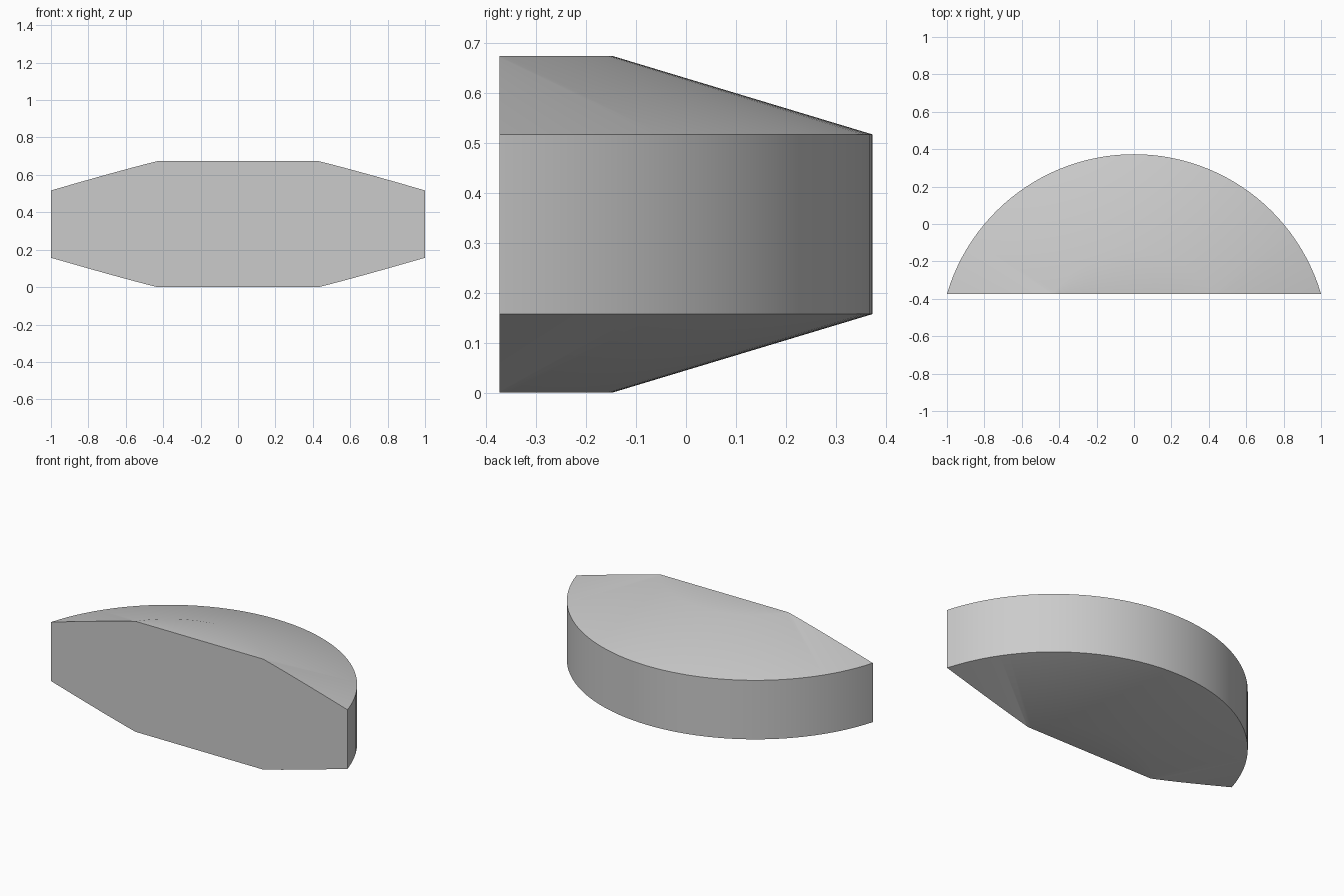
import bpy
import bmesh
import math
from mathutils import Vector, Matrix

default = bpy.data.objects.get("Cube")
if default:
    bpy.data.objects.remove(default, do_unlink=True)

# Plain grey material
grey = bpy.data.materials.new("light grey")
grey.use_nodes = True
colour = (0.6, 0.6, 0.6, 1.0)
grey.diffuse_color = colour
grey.node_tree.nodes["Principled BSDF"].inputs["Base Color"].default_value = colour

# Main dimensions
HEIGHT = 0.674
RIM_LOW, RIM_HIGH = 0.157, 0.517
BACK, FRONT = 0.373, -0.373
RADIUS = 1.0432
CAP_RADIUS = 0.523
centre = Vector((0, BACK - RADIUS, 0))

# Bevelled disc: half profile swept through a half turn
bm = bmesh.new()
profile = [(0, 0), (CAP_RADIUS, 0), (RADIUS, RIM_LOW),
           (RADIUS, RIM_HIGH), (CAP_RADIUS, HEIGHT), (0, HEIGHT)]
verts = [bm.verts.new(centre + Vector((r, 0, z))) for r, z in profile]
edges = [bm.edges.new(pair) for pair in zip(verts, verts[1:])]
bmesh.ops.spin(bm, geom=verts + edges, cent=centre, axis=(0, 0, 1),
               angle=math.pi, steps=64)
bmesh.ops.remove_doubles(bm, verts=bm.verts[:], dist=0.0001)

# Flat front: slice the disc and close the cut
cut = bmesh.ops.bisect_plane(
    bm, geom=bm.verts[:] + bm.edges[:] + bm.faces[:],
    plane_co=(0, FRONT, 0), plane_no=(0, -1, 0), clear_outer=True)
rim = [e for e in bm.edges if e.is_boundary]
bmesh.ops.contextual_create(bm, geom=rim)
bmesh.ops.recalc_face_normals(bm, faces=bm.faces[:])

mesh = bpy.data.meshes.new("half_disc_body")
bm.to_mesh(mesh)
bm.free()
mesh.materials.append(grey)
body = bpy.data.objects.new("half_disc_body", mesh)
bpy.context.collection.objects.link(body)

# Smooth curved surfaces, crisp rims
bpy.ops.object.select_all(action="DESELECT")
body.select_set(True)
bpy.context.view_layer.objects.active = body
bpy.ops.object.shade_smooth_by_angle(angle=math.radians(30))
